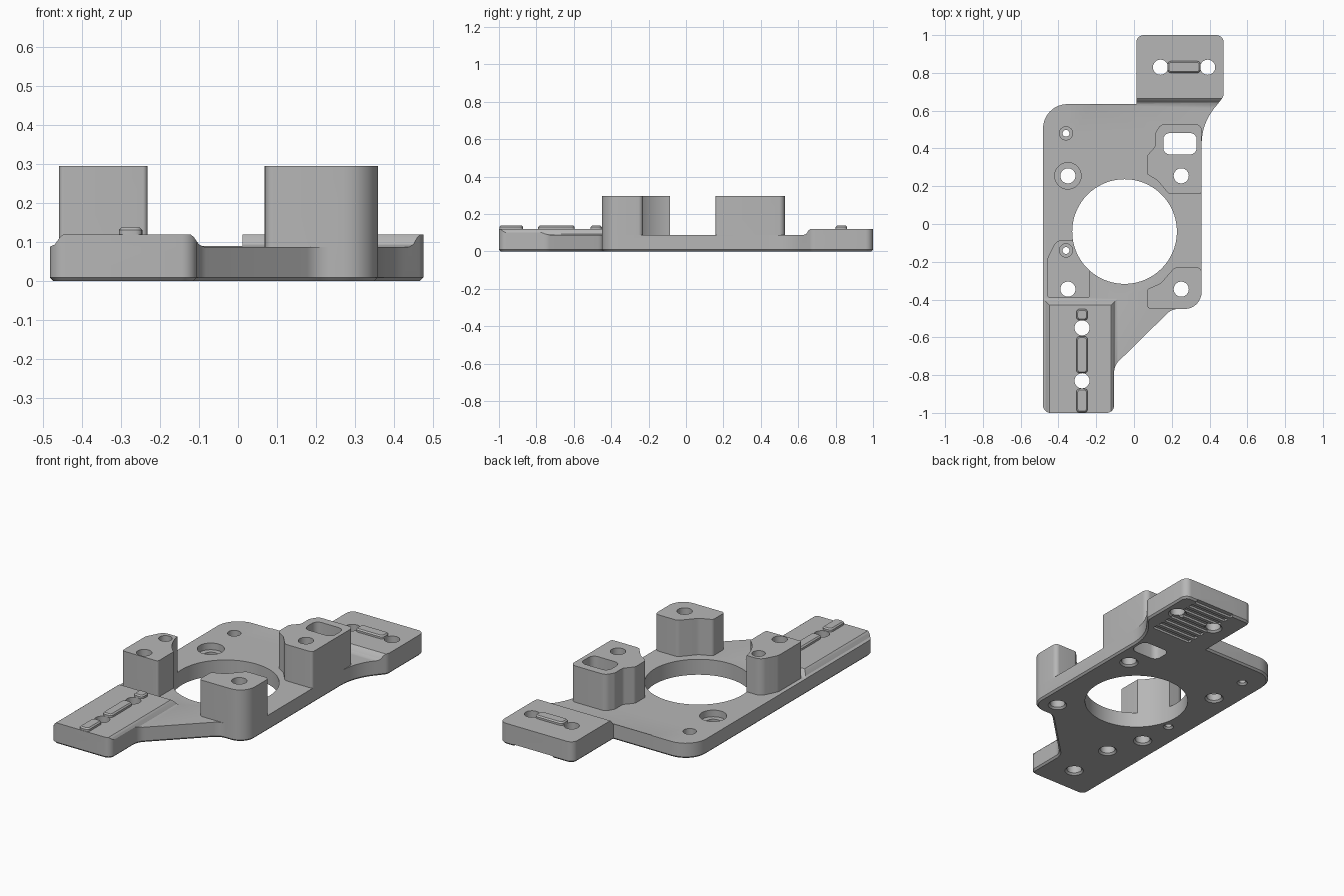
import bpy, bmesh, math
from mathutils import Vector, Matrix

if "Cube" in bpy.data.objects:
    bpy.data.objects.remove(bpy.data.objects["Cube"], do_unlink=True)

grey = bpy.data.materials.new("plain grey")
grey.use_nodes = True
grey.diffuse_color = (0.47, 0.47, 0.47, 1)
grey.node_tree.nodes["Principled BSDF"].inputs["Base Color"].default_value = grey.diffuse_color

PLATE, ARM, POST = 0.088, 0.12, 0.295


def rounded(corners, steps=8):
    """Counter-clockwise outline from (x, y, radius) corners."""
    out = []
    for i, (x, y, r) in enumerate(corners):
        p = Vector((x, y))
        if r == 0:
            out.append(p)
            continue
        a = (Vector(corners[i - 1][:2]) - p).normalized()
        b = (Vector(corners[(i + 1) % len(corners)][:2]) - p).normalized()
        theta = a.angle(b)
        centre = p + (a + b).normalized() * r / math.sin(theta / 2)
        start = p + a * r / math.tan(theta / 2) - centre
        end = p + b * r / math.tan(theta / 2) - centre
        sweep = math.copysign(math.pi - theta, start.x * end.y - start.y * end.x)
        for k in range(steps + 1):
            out.append(centre + Matrix.Rotation(sweep * k / steps, 2) @ start)
    return out


def circle(x, y, r, n=32):
    return [Vector((x + r * math.cos(math.tau * k / n), y + r * math.sin(math.tau * k / n)))
            for k in range(n)]


def rect(x0, x1, y0, y1, r=0):
    return rounded([(x0, y0, r), (x1, y0, r), (x1, y1, r), (x0, y1, r)], 4)


def inset(points, d):
    out = []
    for i, p in enumerate(points):
        e = (p - points[i - 1]).normalized()
        f = (points[(i + 1) % len(points)] - p).normalized()
        n1, n2 = Vector((-e.y, e.x)), Vector((-f.y, f.x))
        out.append(p + (n1 + n2) * d / (1 + n1.dot(n2)))
    return out


def prism(name, points, levels):
    """Stack the outline at each (height, inset) level and close it."""
    bm = bmesh.new()
    rings = []
    for z, d in levels:
        loop = inset(points, d) if d else points
        rings.append([bm.verts.new((p.x, p.y, z)) for p in loop])
    n = len(points)
    for lo, hi in zip(rings, rings[1:]):
        for i in range(n):
            j = (i + 1) % n
            bm.faces.new((lo[i], lo[j], hi[j], hi[i]))
    bm.faces.new(rings[0][::-1])
    bm.faces.new(rings[-1])
    mesh = bpy.data.meshes.new(name)
    bm.to_mesh(mesh)
    bm.free()
    ob = bpy.data.objects.new(name, mesh)
    bpy.context.collection.objects.link(ob)
    return ob


def combine(target, tool, operation):
    """Apply a boolean and discard the tool."""
    mod = target.modifiers.new("join", 'BOOLEAN')
    mod.operation, mod.solver, mod.object = operation, 'EXACT', tool
    bpy.context.view_layer.update()
    mesh = bpy.data.meshes.new_from_object(
        target.evaluated_get(bpy.context.evaluated_depsgraph_get()))
    target.modifiers.clear()
    target.data = mesh
    bpy.data.objects.remove(tool, do_unlink=True)


# Base plate with both arms in one outline, chamfered underneath
outline = rounded([
    (-0.482, -1, 0.04), (-0.105, -1, 0.04), (-0.105, -0.75, 0.08), (0.2, -0.45, 0.08),
    (0.358, -0.45, 0.09), (0.358, 0.53, 0.3), (0.475, 0.675, 0.05), (0.475, 1, 0.04),
    (0.012, 1, 0.04), (0.012, 0.635, 0), (-0.482, 0.635, 0.13)])
body = prism("bracket_body", outline, [(0, 0.01), (0.01, 0), (PLATE, 0)])

# Raised arm pads with sloping shoulders
shoulder = [(PLATE, -0.035), (0.094, -0.022), (0.113, -0.009), (ARM, 0)]
for pad_rect in [(-0.447, -0.122, -1.2, -0.43), (-0.2, 0.7, 0.665, 1.2)]:
    pad = prism("arm_pad", rect(*pad_rect), shoulder)
    combine(pad, prism("limit", outline, [(PLATE, 0), (0.2, 0)]), 'INTERSECT')
    combine(body, pad, 'UNION')

# Mounting posts
posts = [
    [(-0.458, -0.39, 0.012), (-0.232, -0.39, 0.012), (-0.232, -0.2, 0), (-0.3, -0.085, 0.01),
     (-0.41, -0.085, 0.05), (-0.458, -0.18, 0.05)],
    [(0.07, -0.45, 0.02), (0.358, -0.45, 0.09), (0.358, -0.23, 0.025), (0.215, -0.23, 0.03),
     (0.14, -0.315, 0.05), (0.07, -0.345, 0.02)],
    [(0.185, 0.158, 0.03), (0.358, 0.158, 0.015), (0.358, 0.528, 0.03), (0.14, 0.528, 0.04),
     (0.112, 0.48, 0.02), (0.112, 0.41, 0.03), (0.068, 0.36, 0.03), (0.068, 0.265, 0.02),
     (0.125, 0.23, 0.03)],
]
for corners in posts:
    combine(body, prism("post", rounded(corners), [(PLATE, 0), (POST, 0)]), 'UNION')

# Large opening and the slot through the back post
through = [(-0.05, 0), (0.4, 0)]
combine(body, prism("cut", circle(-0.05, -0.04, 0.277, 96), through), 'DIFFERENCE')
combine(body, prism("cut", rect(0.155, 0.332, 0.368, 0.482, 0.035), through), 'DIFFERENCE')

# Screw holes, flared underneath
flare = [(-0.005, -0.015), (0.01, 0)]
for x, y in [(0.14, 0.83), (0.39, 0.83), (0.25, 0.255), (0.25, -0.345), (-0.35, -0.345),
             (-0.275, -0.55), (-0.275, -0.83)]:
    combine(body, prism("cut", circle(x, y, 0.04), flare + [(0.4, 0)]), 'DIFFERENCE')

# Stepped holes: position, radius, step height, extra radius above the step
for x, y, r, z, extra in [(-0.35, 0.255, 0.04, 0.05, 0.03), (-0.36, 0.48, 0.018, 0.05, 0.017),
                          (-0.36, -0.14, 0.018, 0.24, 0.017)]:
    steps = flare + [(z, 0), (z, -extra), (0.4, -extra)]
    combine(body, prism("cut", circle(x, y, r), steps), 'DIFFERENCE')

# Row of shallow grooves under the back arm
for i in range(8):
    y = 0.625 + 0.05 * i
    combine(body, prism("cut", rect(0.14, 0.39, y, y + 0.03), [(-0.02, 0), (0.012, 0)]),
            'DIFFERENCE')

# Locating ribs on top of the arms
parts = [body]
for name, area in [("front_rib_inner", (-0.305, -0.245, -0.51, -0.45)),
                   ("front_rib_middle", (-0.305, -0.245, -0.79, -0.595)),
                   ("front_rib_outer", (-0.305, -0.245, -0.998, -0.872)),
                   ("back_rib", (0.178, 0.352, 0.8, 0.862))]:
    parts.append(prism(name, rect(*area, 0.018), [(ARM, 0), (0.131, 0), (0.138, 0.007)]))

for ob in parts:
    ob.data.materials.clear()
    ob.data.materials.append(grey)
    for face in ob.data.polygons:
        face.material_index = 0
    bpy.ops.object.select_all(action='DESELECT')
    ob.select_set(True)
    bpy.context.view_layer.objects.active = ob
    bpy.ops.object.shade_smooth_by_angle(angle=math.radians(30))
